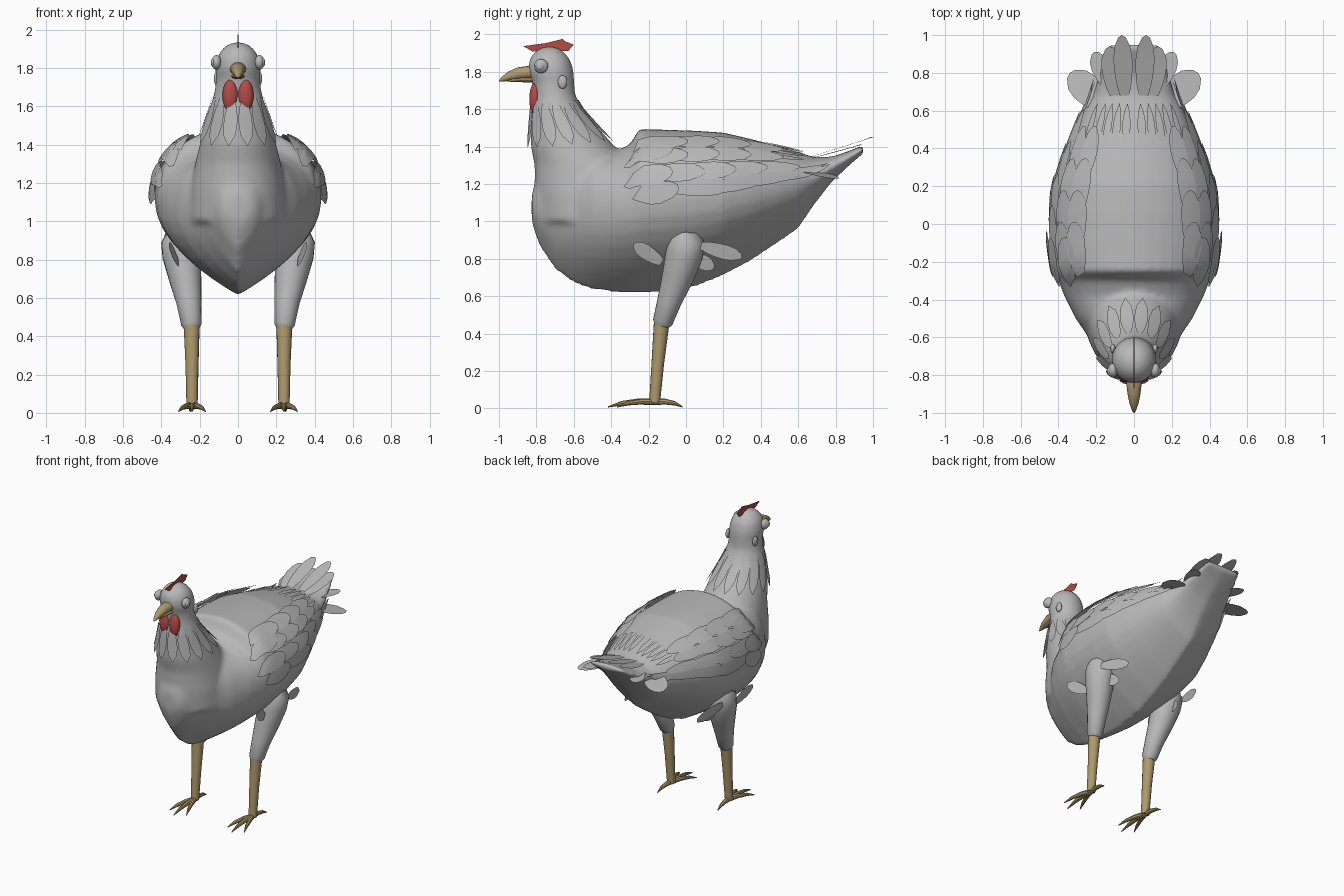
import bpy, bmesh, math
from mathutils import Vector, Matrix

if "Cube" in bpy.data.objects:
    bpy.data.objects.remove(bpy.data.objects["Cube"])

def material(name, rgb):
    m = bpy.data.materials.new(name)
    m.diffuse_color = (*rgb, 1)
    m.use_nodes = True
    m.node_tree.nodes["Principled BSDF"].inputs["Base Color"].default_value = m.diffuse_color
    return m

GREY = material("grey_plumage", (0.48, 0.48, 0.48))
TAN = material("tan_horn", (0.42, 0.32, 0.15))
RED = material("red_skin", (0.45, 0.07, 0.06))

def finish(name, bm, mat, angle=40):
    bmesh.ops.recalc_face_normals(bm, faces=bm.faces[:])
    me = bpy.data.meshes.new(name)
    bm.to_mesh(me)
    bm.free()
    me.materials.append(mat)
    ob = bpy.data.objects.new(name, me)
    bpy.context.collection.objects.link(ob)
    bpy.context.view_layer.objects.active = ob
    ob.select_set(True)
    bpy.ops.object.shade_smooth_by_angle(angle=math.radians(angle))
    ob.select_set(False)
    return ob

def loft(bm, rings):
    rows = [[bm.verts.new(p) for p in r] for r in rings]
    for a, b in zip(rows, rows[1:]):
        for i in range(len(a)):
            j = (i + 1) % len(a)
            bm.faces.new((a[i], a[j], b[j], b[i]))
    bm.faces.new(rows[0][::-1])
    bm.faces.new(rows[-1])

def tube(bm, pts, n=12):
    """Round limb through (x, y, z, radius) points."""
    rings = []
    for i, p in enumerate(pts):
        a, b = pts[max(i - 1, 0)], pts[min(i + 1, len(pts) - 1)]
        q = (Vector(b[:3]) - Vector(a[:3])).to_track_quat('Z', 'Y')
        rings.append([Vector(p[:3]) + q @ Vector((p[3] * math.cos(t), p[3] * math.sin(t), 0))
                      for t in (math.tau * k / n for k in range(n))])
    loft(bm, rings)

def ellipsoid(bm, c, r):
    bmesh.ops.create_uvsphere(bm, u_segments=20, v_segments=12, radius=1,
                              matrix=Matrix.Translation(c) @ Matrix.Diagonal((*r, 1)))

def lookup(table, k):
    """Linear interpolation of table rows by their first value."""
    k = min(max(k, table[0][0]), table[-1][0])
    for a, b in zip(table, table[1:]):
        if k <= b[0]:
            f = (k - a[0]) / (b[0] - a[0])
            return [u + (v - u) * f for u, v in zip(a, b)]

# Torso stations: y, bottom z, widest z, top z, half width
TORSO = [(-.825, 1.0, 1.06, 1.14, .05), (-.81, .94, 1.06, 1.2, .09), (-.78, .86, 1.06, 1.27, .12),
         (-.7, .74, 1.06, 1.32, .17), (-.6, .67, 1.06, 1.36, .24), (-.5, .635, 1.06, 1.38, .31),
         (-.38, .62, 1.07, 1.375, .37), (-.3, .615, 1.08, 1.41, .4), (-.25, .615, 1.1, 1.495, .42),
         (-.1, .625, 1.11, 1.49, .435), (.05, .65, 1.12, 1.485, .435), (.2, .71, 1.13, 1.475, .42),
         (.35, .79, 1.16, 1.44, .37), (.5, .89, 1.19, 1.4, .31), (.6, .96, 1.21, 1.37, .265),
         (.68, 1.08, 1.23, 1.345, .22), (.78, 1.21, 1.29, 1.345, .19), (.88, 1.305, 1.345, 1.38, .165),
         (.95, 1.365, 1.385, 1.41, .14)]
# Neck and head stations: z, centre y, depth radius, half width
NECK = [(1.0, -.5, .3, .26), (1.15, -.53, .28, .25), (1.3, -.55, .26, .225), (1.4, -.605, .225, .2),
        (1.5, -.65, .18, .17), (1.6, -.69, .138, .143), (1.68, -.705, .112, .122), (1.74, -.71, .113, .115),
        (1.8, -.722, .122, .12), (1.86, -.728, .112, .108), (1.9, -.73, .085, .083), (1.925, -.73, .05, .05),
        (1.935, -.73, .02, .02)]

def torso_point(y, a, lift=0.0):
    """Point on the torso skin; angle a runs from -90 degrees (keel) to 90 (spine)."""
    _, zb, zm, zt, w = lookup(TORSO, y)
    t = math.sin(a)
    if t >= 0:
        return Vector(((w + lift) * math.sqrt(max(0, 1 - t ** 2.4)), y, zm + (zt - zm + lift) * t))
    return Vector(((w + lift) * (1 - t * t), y, zm + (zm - zb + lift) * t))

def neck_point(t, z, lift=0.0):
    _, yc, ry, rx = lookup(NECK, z)
    return Vector(((rx + lift) * math.sin(t), yc - (ry + lift) * math.cos(t), z))

# Body, neck and head fused into one smooth skin
bm = bmesh.new()
N = 20
rings = []
for s in TORSO:
    half = [torso_point(s[0], -math.pi / 2 + math.pi * k / N) for k in range(N + 1)]
    rings.append(half + [Vector((-p.x, p.y, p.z)) for p in half[-2:0:-1]])
loft(bm, rings)
loft(bm, [[neck_point(math.tau * k / 32, s[0]) for k in range(32)] for s in NECK])
body = finish("body", bm, GREY, 180)
rm = body.modifiers.new("fuse", 'REMESH')
rm.mode, rm.voxel_size, rm.use_smooth_shade = 'VOXEL', 0.016, True
sm = body.modifiers.new("soften", 'SMOOTH')
sm.factor, sm.iterations = 0.5, 8

POINTED = [.45, .8, 1, .95, .7, .12]
ROUND = [.5, .8, .95, 1, .85, .4]

def feather(bm, root, tip, width, place, shape=ROUND, sides=(1, -1)):
    """Leaf drawn in surface coordinates; place(p, q, s) gives the 3D point."""
    r, d = Vector(root), Vector(tip) - Vector(root)
    n = Vector((-d.y, d.x)).normalized() * width / 2
    for side in sides:
        rows = []
        for i, h in enumerate(shape):
            s = i / (len(shape) - 1)
            row = []
            for k in (-1, 0, 1):
                p = r + d * (s * (1 if k == 0 or i < len(shape) - 1 else .96)) + n * (h * k)
                c = place(p.x, p.y, s)
                row.append(bm.verts.new((c.x * side, c.y, c.z)))
            rows.append(row)
        for a, b in zip(rows, rows[1:]):
            for k in (0, 1):
                bm.faces.new((a[k], a[k + 1], b[k + 1], b[k]))

def on_torso(base, rise):
    return lambda y, a, s: torso_point(y, a, base + rise * s)

# Wings: overlapping rows from shoulder to flight feathers
bm = bmesh.new()
for row, (a, y0, count, length) in enumerate([(.2, -.1, 4, .36), (.42, -.2, 4, .3), (.68, -.27, 4, .28), (.92, -.27, 4, .28)]):
    for i in range(count):
        y = y0 + i * .17
        feather(bm, (y, a), (y + length, a - .06 + .04 * i), .27, on_torso(.012 + .003 * row, .012))
for a, y, e in [(.16, -.26, -.05), (.4, -.31, -.08), (.75, -.31, -.08)]:
    feather(bm, (y, a), (e, a - .08), .3, on_torso(.022, .01))
feather(bm, (.25, .2), (.76, .42), .24, on_torso(.01, .012), POINTED)
finish("wing_feathers", bm, GREY)

# Saddle feathers across the rump
bm = bmesh.new()
for a in (.8, 1.0, 1.15, 1.3, 1.45):
    feather(bm, (.42, a), (.64, a), .13, on_torso(.004, .012), POINTED)
finish("saddle_feathers", bm, GREY)

# Hackle feathers around the neck
bm = bmesh.new()
for i in range(14):
    t = math.tau * (i + .5) / 14
    end = 1.39 + .02 * (1 - math.cos(t))
    feather(bm, (t, 1.65), (t, end), .42, lambda p, q, s: neck_point(p, q, .004 + .018 * s), POINTED, (1,))
finish("hackle_feathers", bm, GREY)

# Tail fan: root and tip in plan, with start and end heights
bm = bmesh.new()
for root, tip, w, z0, z1 in [((.05, .68), (.065, 1.0), .1, 1.35, 1.45), ((.1, .68), (.13, .94), .11, 1.34, 1.41),
                             ((.15, .62), (.34, .8), .16, 1.28, 1.23), ((.13, .72), (.21, .91), .1, 1.31, 1.31)]:
    feather(bm, root, tip, w, lambda p, q, s, z0=z0, z1=z1: Vector((p, q, z0 + (z1 - z0) * s)))
finish("tail_feathers", bm, GREY)

# Tufts on the flank beside each thigh, drawn in y and z
bm = bmesh.new()
for root, tip, x0, x1 in [((-.13, .78), (-.28, .88), .31, .36), ((.08, .87), (.3, .81), .36, .3), ((.02, .82), (.15, .75), .3, .26)]:
    feather(bm, root, tip, .08, lambda p, q, s, x0=x0, x1=x1: Vector((x0 + (x1 - x0) * s, p, q)))
finish("flank_tufts", bm, GREY)

for side, label in ((1, "left"), (-1, "right")):
    # Legs
    bm = bmesh.new()
    tube(bm, [(side * x, y, z, r) for x, y, z, r in [
        (.315, .01, .965, .03), (.31, .01, .95, .07), (.305, .005, .9, .097), (.295, -.01, .82, .1),
        (.275, -.045, .7, .085), (.255, -.09, .57, .065), (.243, -.125, .46, .053), (.242, -.13, .44, .04)]], 20)
    finish(label + "_thigh", bm, GREY)
    bm = bmesh.new()
    tube(bm, [(side * .242, -.13, .46, .042), (side * .24, -.15, .25, .034), (side * .24, -.168, .03, .029)], 16)
    finish(label + "_shank", bm, TAN)
    # Toes: plan direction and length
    bm = bmesh.new()
    for dx, dy in ((0, -.25), (.07, -.2), (-.07, -.2), (.01, .15)):
        tube(bm, [(side * (.24 + dx * f), -.168 + dy * f, z, r) for f, z, r in [
            (0, .035, .018), (.35, .037, .016), (.7, .028, .012), (1, .008, .003)]], 8)
    finish(label + "_toes", bm, TAN)
    # Eye and ear
    bm = bmesh.new()
    ellipsoid(bm, (side * .112, -.775, 1.83), (.026, .038, .038))
    ellipsoid(bm, (side * .128, -.78, 1.83), (.014, .024, .024))
    finish(label + "_eye", bm, GREY)
    bm = bmesh.new()
    ellipsoid(bm, (side * .112, -.66, 1.745), (.014, .025, .036))
    finish(label + "_ear", bm, GREY)
    # Wattle
    bm = bmesh.new()
    ellipsoid(bm, (side * .04, -.807, 1.655), (.041, .031, .085))
    finish(label + "_wattle", bm, RED)

# Beak halves: y, centre z, half height, half width
def beak(name, stations):
    bm = bmesh.new()
    loft(bm, [[(w * math.cos(t), y, z + h * math.sin(t)) for t in (math.tau * k / 16 for k in range(16))]
              for y, z, h, w in stations])
    finish(name, bm, TAN)

beak("upper_beak", [(-.8, 1.795, .035, .045), (-.85, 1.795, .035, .04), (-.9, 1.79, .033, .034),
                    (-.95, 1.776, .025, .024), (-.985, 1.76, .013, .012), (-1.0, 1.75, .003, .003)])
beak("lower_beak", [(-.8, 1.757, .015, .036), (-.88, 1.757, .013, .03), (-.93, 1.755, .01, .02), (-.96, 1.752, .003, .006)])

# Comb: thin upright blade
bm = bmesh.new()
outline = [(-.87, 1.937), (-.75, 1.953), (-.66, 1.975), (-.645, 1.962), (-.6, 1.945), (-.63, 1.91), (-.82, 1.908)]
loft(bm, [[(x, y, z) for y, z in outline] for x in (-.002, .002)])
finish("comb", bm, RED)
